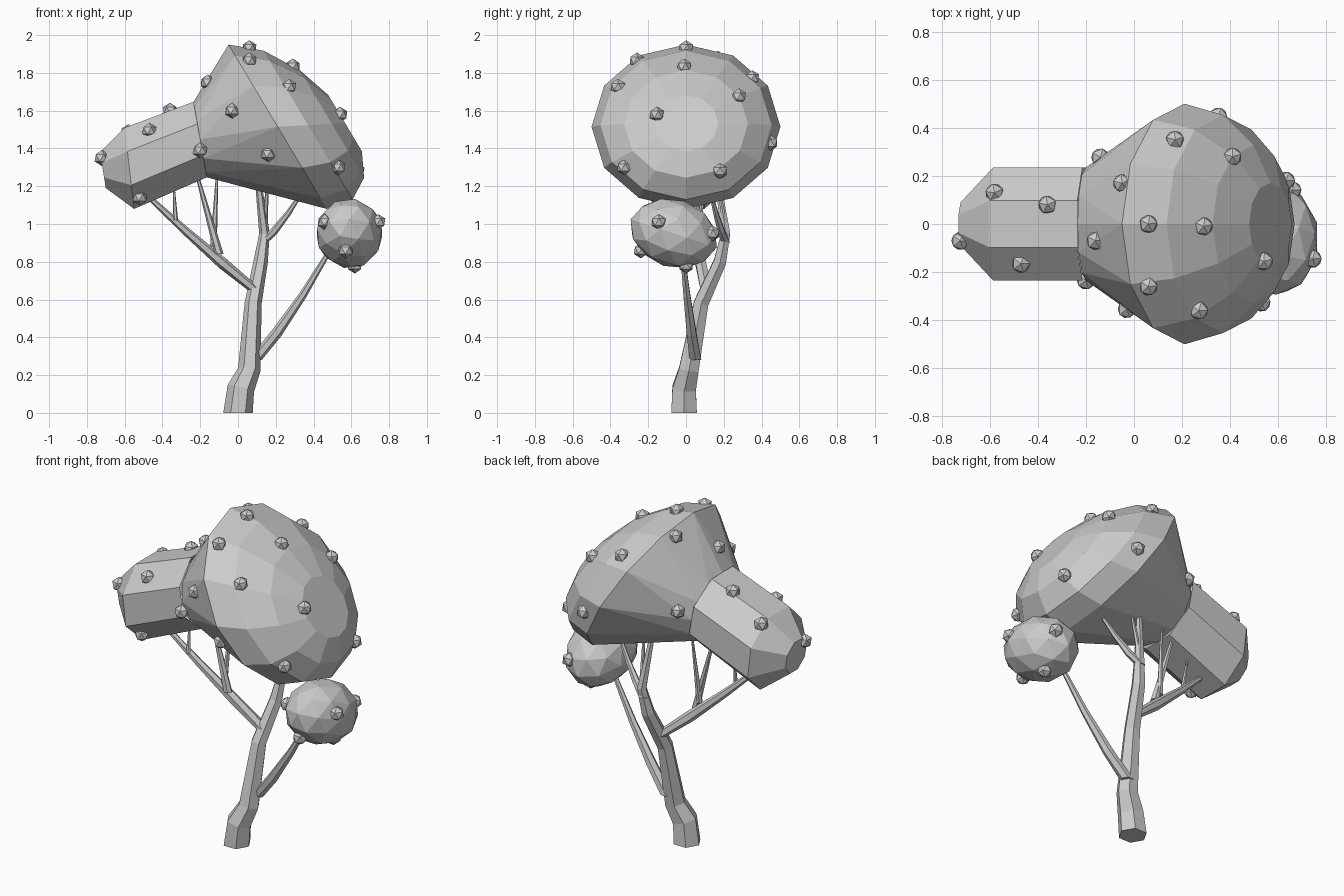
import bpy, bmesh, math
from mathutils import Vector, Matrix
from mathutils.bvhtree import BVHTree

if "Cube" in bpy.data.objects:
    bpy.data.objects.remove(bpy.data.objects["Cube"])

Y, Z = Vector((0, 1, 0)), Vector((0, 0, 1))


def finish(bm, name):
    bmesh.ops.recalc_face_normals(bm, faces=bm.faces)
    me = bpy.data.meshes.new(name)
    bm.to_mesh(me)
    bm.free()
    bpy.context.collection.objects.link(bpy.data.objects.new(name, me))


def loft(bm, rings, cap_start=True, cap_end=True, tris=False):
    loops = [[bm.verts.new(p) for p in r] for r in rings]
    n = len(loops[0])
    faces = [bm.faces.new((a[i], a[(i + 1) % n], b[(i + 1) % n], b[i]))
             for a, b in zip(loops, loops[1:]) for i in range(n)]
    if cap_start:
        bm.faces.new(loops[0])
    if cap_end:
        bm.faces.new(loops[-1])
    if tris:
        bmesh.ops.triangulate(bm, faces=faces)


def ring(c, a, b, sides, flat=False):
    """Oval around c with half axes a and b; flat turns an edge to the top."""
    s = 1 / math.cos(math.pi / sides) if flat else 1
    angles = [(k + 0.5 * flat) * math.tau / sides for k in range(sides)]
    return [c + s * (a * math.cos(t) + b * math.sin(t)) for t in angles]


def tube(name, pts, radii):
    """Six-sided tapered limb along a path."""
    bm, rings = bmesh.new(), []
    for i, p in enumerate(pts):
        t = (pts[min(i + 1, len(pts) - 1)] - pts[max(i - 1, 0)]).normalized() if i else Z
        u = Y.cross(t).normalized()
        rings.append(ring(p, u * radii[i], t.cross(u) * radii[i], 6))
    loft(bm, rings)
    finish(bm, name)


def branch(name, start, end, radius, sag):
    """Sagging limb that thins towards its end."""
    a, b = Vector(start), Vector(end)
    ts = [0, .3, .65, 1]
    tube(name, [a.lerp(b, t) - Z * sag * 4 * t * (1 - t) for t in ts],
         [radius * (1 - .65 * t) for t in ts])


# trunk
trunk = [(0, -.01, 0), (.015, -.01, .13), (.06, .015, .23), (.08, .08, .58),
         (.12, .18, .8), (.14, .21, .95), (.1, .16, 1.28)]
tube("trunk", [Vector(p) for p in trunk], [.078, .072, .06, .045, .038, .028, .014])

# branches
branch("left_branch", (.09, .11, .65), (-.48, 0, 1.15), .038, .01)
branch("low_branch", (.09, .05, .28), (.48, -.02, .85), .036, .03)
branch("right_branch", (.13, .21, .9), (.34, .13, 1.17), .026, .02)
branch("left_upper_branch", (-.1, .05, .84), (-.22, .06, 1.27), .024, 0)
branch("left_upper_twig", (-.13, .06, .88), (-.11, .1, 1.27), .018, 0)
branch("left_twig", (-.33, .01, 1.02), (-.34, .04, 1.2), .013, 0)
branch("right_twig", (.14, .21, .97), (.16, .16, 1.27), .016, 0)

# main foliage: eight-sided arm opening into a tilted dome
bm = bmesh.new()
arm = [(Vector((-.715, 0, 1.285)), Vector((-.015, 0, .095)), .09),
       (Vector((-.575, 0, 1.295)), Vector((-.025, 0, .215)), .235),
       (Vector((-.2, 0, 1.447)), Vector((-.035, 0, .2)), .235)]
loft(bm, [ring(c, a, Y * w, 8, True) for c, a, w in arm], cap_end=False)
neck, rim, rim_axis = arm[-1], Vector((.21, 0, 1.515)), Vector((-.26, 0, .435))
bulge = Vector((.38, 0, .02))
rings = [ring(neck[0], neck[1], Y * neck[2], 12)]
for deg in (0, 25, 49, 70):
    s, c = math.sin(math.radians(deg)), math.cos(math.radians(deg))
    rings.append(ring(rim + bulge * s, rim_axis * c, Y * .5 * c, 12))
loft(bm, rings, cap_start=False, tris=True)
foliage = bm.copy()
finish(bm, "main_foliage")

# small foliage clump low on the right
clump = (Matrix.Translation((.59, -.065, .95)) @ Matrix.Rotation(math.radians(-18), 4, 'X')
         @ Matrix.Diagonal((.18, .24, .18, 1)))
bm = bmesh.new()
for target in (bm, foliage):
    bmesh.ops.create_icosphere(target, subdivisions=2, radius=1, matrix=clump)
finish(bm, "small_foliage")

# fruits: each pair of coordinates is projected onto the foliage along an axis
seen_from = [
    (2, 1, [(-.47, -.165), (.27, -.36), (.06, -.26), (-.16, -.07), (.06, 0), (.29, -.01), (.54, -.155),
            (.41, .28), (.17, .35), (-.05, .17), (-.36, .08), (-.58, .13)]),
    (1, -1, [(-.2, 1.39), (-.03, 1.6), (.16, 1.37), (.53, 1.3), (-.52, 1.14), (.46, 1.01), (.57, .86)]),
    (1, 1, [(.35, 1.43), (-.14, 1.5)]),
    (0, 1, [(.18, 1.28), (-.145, 1.01), (.14, .95)]),
    (0, -1, [(-.07, 1.35)]),
    (2, -1, [(.62, 0)]),
]
tree = BVHTree.FromBMesh(foliage)
bm = bmesh.new()
for axis, side, pairs in seen_from:
    for i, pair in enumerate(pairs):
        start = list(pair)
        start.insert(axis, 3 * side)
        direction = Vector((0, 0, 0))
        direction[axis] = -side
        hit = tree.ray_cast(Vector(start), direction)[0]
        if hit:
            m = Matrix.Translation(hit) @ Matrix.Rotation(i * 1.3, 4, 'Z')
            bmesh.ops.create_icosphere(bm, subdivisions=1, radius=.042, matrix=m)
foliage.free()
finish(bm, "fruits")
